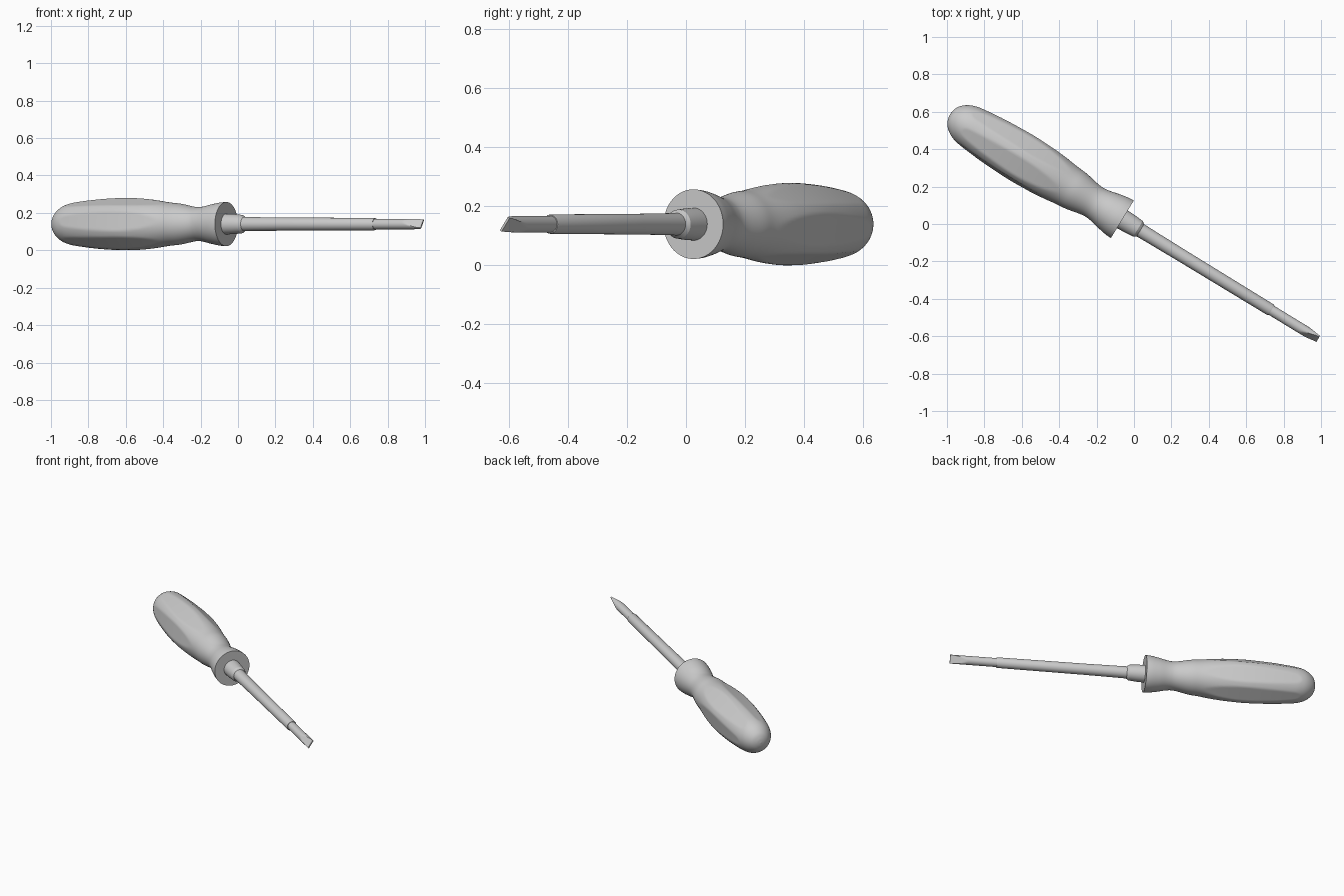
import bpy, bmesh, math
from mathutils import Matrix, Vector

if "Cube" in bpy.data.objects:
    bpy.data.objects.remove(bpy.data.objects["Cube"])

# Tool axis: lies flat, pointing from the handle end to the blade
ANG = math.radians(-31.4)
FRAME = Matrix.Translation((0, -0.013, 0.14)) @ Matrix.Rotation(ANG, 4, 'Z')
FACET = math.radians(52)
EDGE = math.radians(55)


def loft(name, profile, n, section, angle):
    """Loft rings (s, radius) along the axis; section shapes each ring."""
    bm = bmesh.new()
    rings = []
    for s, r in profile:
        rings.append([bm.verts.new(FRAME @ Vector((s, *section(s, r, 2 * math.pi * i / n))))
                      for i in range(n)])
    for a, b in zip(rings, rings[1:]):
        for i in range(n):
            j = (i + 1) % n
            bm.faces.new((a[i], a[j], b[j], b[i]))
    bm.faces.new(rings[0][::-1])
    bm.faces.new(rings[-1])
    bmesh.ops.recalc_face_normals(bm, faces=bm.faces)
    me = bpy.data.meshes.new(name)
    bm.to_mesh(me)
    bm.free()
    ob = bpy.data.objects.new(name, me)
    bpy.context.collection.objects.link(ob)
    bpy.ops.object.select_all(action='DESELECT')
    ob.select_set(True)
    bpy.context.view_layer.objects.active = ob
    bpy.ops.object.shade_smooth_by_angle(angle=math.radians(angle))
    return ob


def smooth(pts, k=6):
    """Catmull-Rom curve through the profile points."""
    p = [Vector(q) for q in pts]
    p = [2 * p[0] - p[1]] + p + [2 * p[-1] - p[-2]]
    out = []
    for a, b, c, d in zip(p, p[1:], p[2:], p[3:]):
        for i in range(k):
            t = i / k
            out.append(0.5 * (2 * b + (c - a) * t + (2 * a - 5 * b + 4 * c - d) * t * t
                              + (3 * b - a - 3 * c + d) * t ** 3))
    return out + [p[-2]]


def round_section(s, r, a):
    return r * math.cos(a), r * math.sin(a)


# Round grip trimmed by six gently bowed flats
def grip_section(s, r, a):
    if -1.1 < s < -0.33:
        phi = (a - FACET + math.pi / 6) % (math.pi / 3) - math.pi / 6
        r = min(r, (0.129 - 0.17 * (s + 0.7) ** 2) / math.cos(phi))
    return round_section(s, r, a)


# Round rod ground down to a flat wedge
def blade_section(s, r, a):
    t = max(0.0, (s - 1.03) / 0.124)
    h = 0.03 * (1 - t) ** 1.2 + 0.004
    u, v = r * math.cos(a), r * math.sin(a)
    v = max(-h, min(h, v))
    return (u * math.cos(EDGE) - v * math.sin(EDGE),
            u * math.sin(EDGE) + v * math.cos(EDGE))


# Handle
grip = smooth([(-1.152, 0.002), (-1.147, 0.03), (-1.132, 0.06), (-1.10, 0.088),
               (-1.06, 0.106), (-1.0, 0.118), (-0.86, 0.133), (-0.70, 0.14),
               (-0.56, 0.133), (-0.43, 0.116), (-0.36, 0.109), (-0.27, 0.092),
               (-0.22, 0.093), (-0.16, 0.106), (-0.11, 0.115), (-0.073, 0.118)])
loft("handle", grip, 96, grip_section, 35)

# Neck ferrule where the shaft enters the handle
loft("neck", [(-0.09, 0.056), (-0.02, 0.053), (0.025, 0.049), (0.04, 0.038)],
     48, round_section, 30)

# Shaft
loft("shaft", [(0.0, 0.039), (0.1, 0.037), (0.3, 0.035), (0.853, 0.033), (0.86, 0.031)],
     48, round_section, 30)

# Blade with flat tip
loft("blade", [(0.84, 0.028)] + [(1.03 + 0.0124 * i, 0.028) for i in range(11)],
     48, blade_section, 30)
